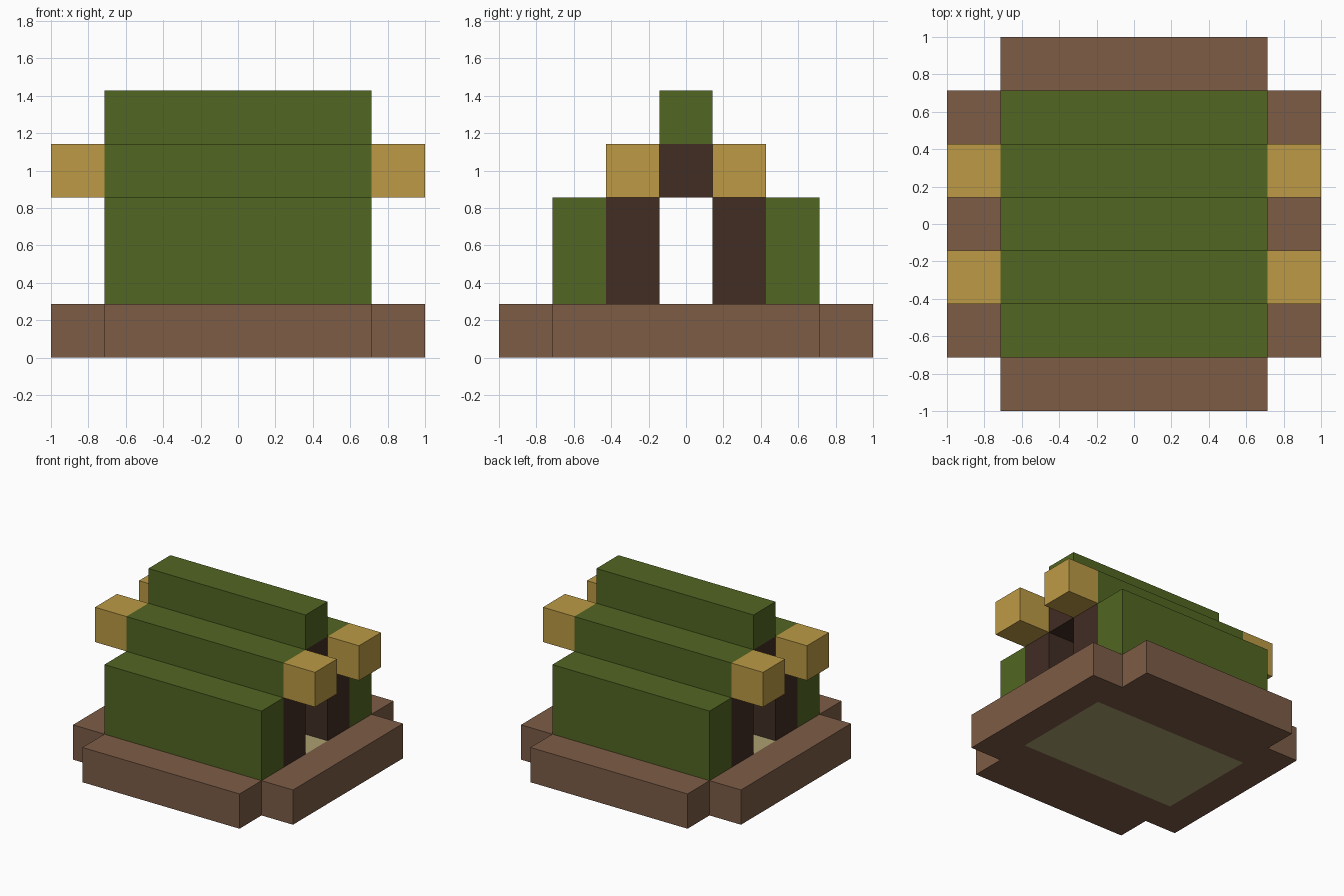
import bpy
import bmesh

cube = bpy.data.objects.get("Cube")
if cube:
    bpy.data.objects.remove(cube, do_unlink=True)

U = 2 / 7  # one block; all sizes below are in blocks


def material(name, rgb):
    linear = [((c / 255 + 0.055) / 1.055) ** 2.4 for c in rgb] + [1.0]
    mat = bpy.data.materials.new(name)
    mat.use_nodes = True
    mat.diffuse_color = linear
    bsdf = mat.node_tree.nodes["Principled BSDF"]
    bsdf.inputs["Base Color"].default_value = linear
    bsdf.inputs["Roughness"].default_value = 0.9
    return mat


earth = material("brown earth", (125, 92, 70))
leaf = material("leaf green", (82, 102, 34))
straw = material("straw yellow", (188, 154, 69))
dark_wood = material("dark wood", (65, 45, 36))
pale_wood = material("pale floor", (172, 160, 112))


def box(name, mat, x, y, z):
    """Box spanning the given (low, high) ranges, in blocks."""
    bm = bmesh.new()
    bmesh.ops.create_cube(bm, size=1)
    for v in bm.verts:
        for i, (low, high) in enumerate((x, y, z)):
            v.co[i] = U * (high if v.co[i] > 0 else low)
    mesh = bpy.data.meshes.new(name)
    bm.to_mesh(mesh)
    bm.free()
    mesh.materials.append(mat)
    obj = bpy.data.objects.new(name, mesh)
    bpy.context.collection.objects.link(obj)
    return obj


def span(sign, near, far):
    return tuple(sorted((sign * near, sign * far)))


LONG = (-2.5, 2.5)    # length of the house
MIDDLE = (-0.5, 0.5)  # width of the ridge and the passage

# Floor, framed by the stepped base
box("floor", pale_wood, LONG, (-1.5, 1.5), (0, 1))
for side, s in (("left", 1), ("right", -1)):
    box(f"{side}_base", earth, span(s, 2.5, 3.5), LONG, (0, 1))

# Front and back halves of the base, walls and roof
for side, s in (("front", -1), ("back", 1)):
    outer, inner = span(s, 1.5, 2.5), span(s, 0.5, 1.5)
    box(f"{side}_base", earth, LONG, span(s, 1.5, 3.5), (0, 1))
    box(f"{side}_leaf_wall", leaf, LONG, outer, (1, 3))
    box(f"{side}_inner_wall", dark_wood, LONG, inner, (1, 3))
    box(f"{side}_roof_step", leaf, LONG, inner, (3, 4))
    for end, e in (("left", 1), ("right", -1)):
        box(f"{side}_{end}_beam_end", straw, span(e, 2.5, 3.5), inner, (3, 4))

# Ceiling over the passage and the roof ridge
box("ceiling", dark_wood, LONG, MIDDLE, (3, 4))
box("roof_ridge", leaf, LONG, MIDDLE, (4, 5))
